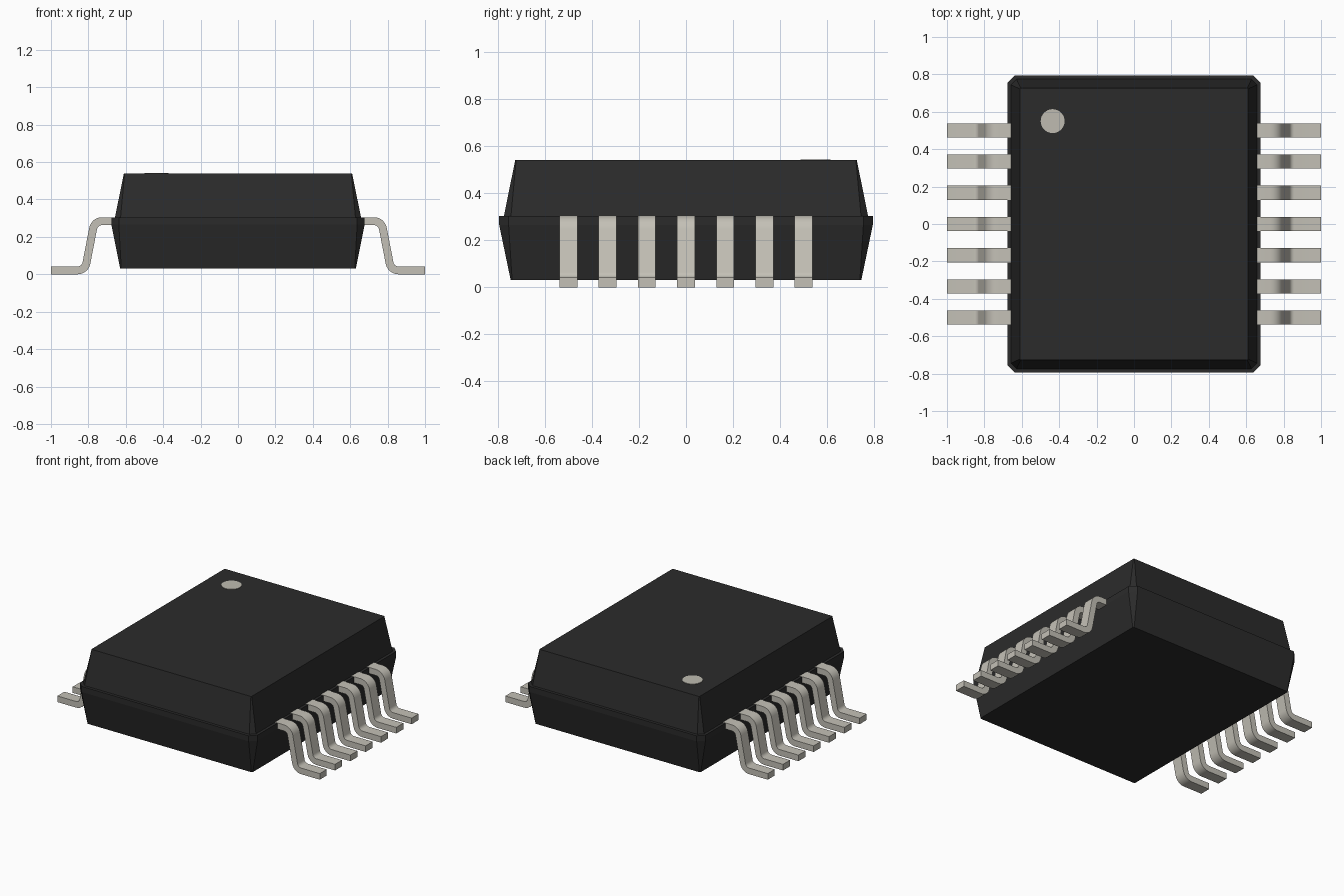
import bpy, bmesh, math
from mathutils import Vector

cube = bpy.data.objects.get("Cube")
if cube:
    bpy.data.objects.remove(cube, do_unlink=True)


def material(name, rgb):
    m = bpy.data.materials.new(name)
    m.use_nodes = True
    m.diffuse_color = (*rgb, 1)
    m.node_tree.nodes["Principled BSDF"].inputs["Base Color"].default_value = (*rgb, 1)
    return m


BLACK = material("black plastic", (0.024, 0.024, 0.024))
METAL = material("tinned metal", (0.55, 0.53, 0.47))
MARK = material("marker grey", (0.52, 0.50, 0.44))


def finish(name, bm, mat, smooth=False):
    bmesh.ops.recalc_face_normals(bm, faces=bm.faces)
    mesh = bpy.data.meshes.new(name)
    bm.to_mesh(mesh)
    bm.free()
    mesh.materials.append(mat)
    obj = bpy.data.objects.new(name, mesh)
    bpy.context.collection.objects.link(obj)
    if smooth:
        bpy.ops.object.select_all(action="DESELECT")
        obj.select_set(True)
        bpy.context.view_layer.objects.active = obj
        bpy.ops.object.shade_smooth_by_angle(angle=math.radians(30))
    return obj


def ring(bm, hx, hy, cut, z):
    """Rectangle with its corners cut off, counter-clockwise."""
    pts = []
    for sx, sy in ((1, 1), (-1, 1), (-1, -1), (1, -1)):
        a = (sx * hx, sy * (hy - cut), z)
        b = (sx * (hx - cut), sy * hy, z)
        pts += [a, b] if sx * sy > 0 else [b, a]
    return [bm.verts.new(p) for p in pts]


# Moulded body: tapered lower half, parting band with a ledge, tapered upper half
bm = bmesh.new()
sections = [(0.63, 0.745, 0.006, 0.03), (0.677, 0.794, 0.04, 0.265),
            (0.677, 0.794, 0.04, 0.303), (0.658, 0.774, 0.03, 0.303),
            (0.61, 0.726, 0.004, 0.54)]
rings = [ring(bm, *s) for s in sections]
for low, high in zip(rings, rings[1:]):
    for i in range(8):
        j = (i + 1) % 8
        bm.faces.new((low[i], low[j], high[j], high[i]))
bm.faces.new(rings[0][::-1])
bm.faces.new(rings[-1])
finish("body", bm, BLACK)

# Round marker beside the first lead
bm = bmesh.new()
bmesh.ops.create_cone(bm, cap_ends=True, segments=32, radius1=0.064, radius2=0.064, depth=0.006)
bmesh.ops.translate(bm, verts=bm.verts, vec=(-0.435, 0.55, 0.54))
finish("pin_one_marker", bm, MARK)

# Gull-wing lead: centre line with rounded bends, thickened into a strip
THICK, WIDTH, PITCH, RADIUS, STEPS = 0.042, 0.076, 0.1667, 0.048, 6
corners = [Vector(p) for p in ((0.64, 0.284), (0.767, 0.284), (0.818, 0.021), (1.0, 0.021))]


def side(d):
    return Vector((-d.y, d.x)) * THICK / 2


def lead_outline():
    upper, lower = [], []

    def add(p, d):
        upper.append(p + side(d))
        lower.append(p - side(d))

    add(corners[0], (corners[1] - corners[0]).normalized())
    for a, b, c in zip(corners, corners[1:], corners[2:]):
        d1, d2 = (b - a).normalized(), (c - b).normalized()
        turn = math.atan2(d1.x * d2.y - d1.y * d2.x, d1.dot(d2))
        sign = math.copysign(1, turn)
        start = b - d1 * RADIUS * math.tan(abs(turn) / 2)
        centre = start + Vector((-d1.y, d1.x)) * RADIUS * sign
        heading = math.atan2(d1.y, d1.x)
        for k in range(STEPS + 1):
            t = heading + turn * k / STEPS
            d = Vector((math.cos(t), math.sin(t)))
            add(centre - Vector((-d.y, d.x)) * RADIUS * sign, d)
    add(corners[-1], (corners[-1] - corners[-2]).normalized())
    return upper, lower


def build_lead(name, sx, y):
    bm = bmesh.new()
    loops = []
    for u, l in zip(*lead_outline()):
        loops.append([bm.verts.new((sx * p.x, y + e * WIDTH / 2, p.y))
                      for p, e in ((u, -1), (u, 1), (l, 1), (l, -1))])
    for a, b in zip(loops, loops[1:]):
        for i in range(4):
            j = (i + 1) % 4
            bm.faces.new((a[i], a[j], b[j], b[i]))
    bm.faces.new(loops[0])
    bm.faces.new(loops[-1])
    finish(name, bm, METAL, smooth=True)


# Seven leads on each side
for label, sx in (("left", 1), ("right", -1)):
    for n in range(7):
        build_lead(f"{label}_lead_{n + 1}", sx, (n - 3) * PITCH)
